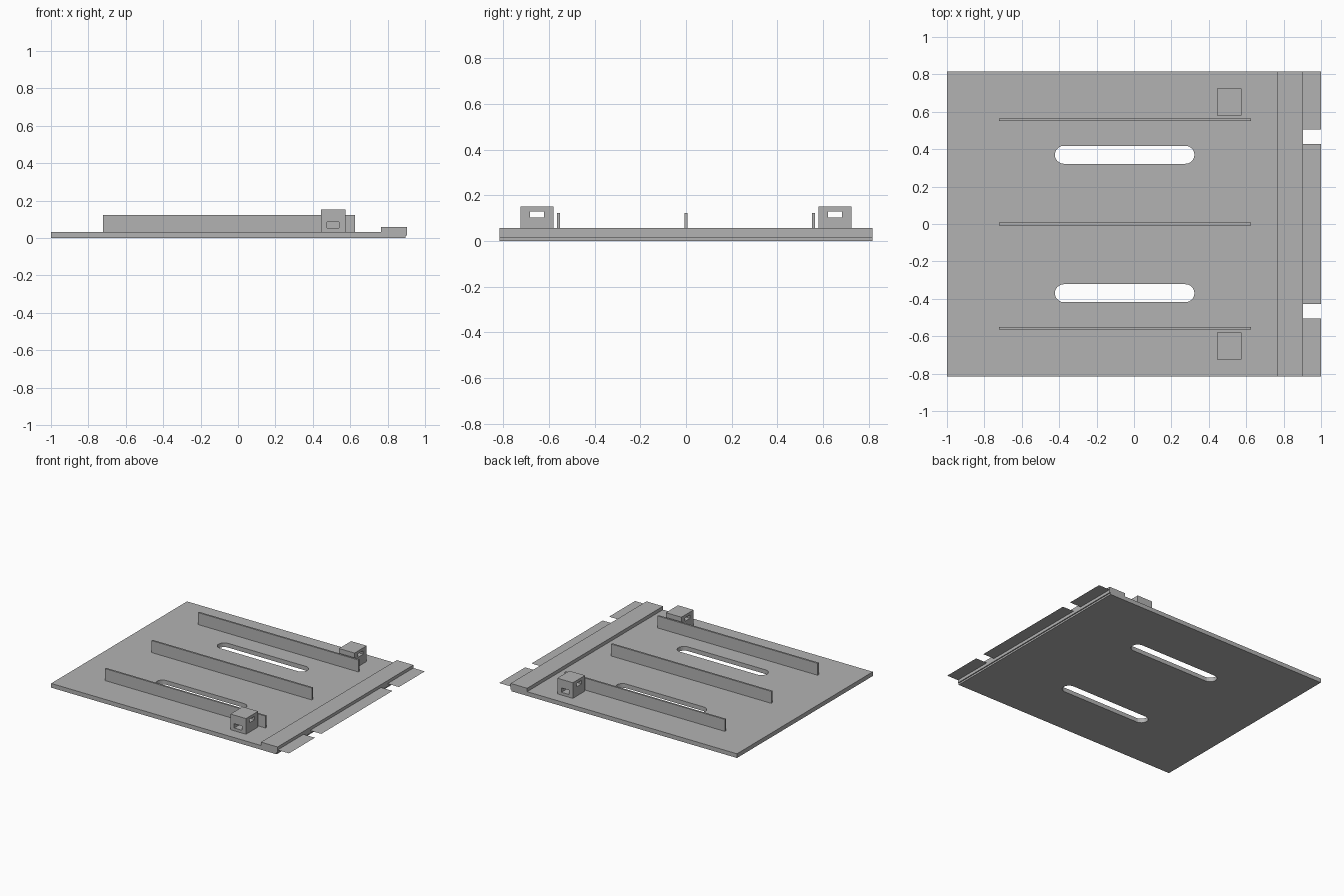
import bpy, bmesh, math
from mathutils import Vector

cube = bpy.data.objects.get("Cube")
if cube:
    bpy.data.objects.remove(cube, do_unlink=True)

grey = bpy.data.materials.new("plain_grey")
grey.use_nodes = True
grey.diffuse_color = (0.45, 0.45, 0.45, 1)
grey.node_tree.nodes["Principled BSDF"].inputs["Base Color"].default_value = grey.diffuse_color

HALF = 0.816      # half depth of the base
TOP = 0.032       # top of the base plate


def prism(name, points, offset=None):
    """Polygon through 3D points, swept along offset (a bare sheet if none)."""
    bm = bmesh.new()
    face = bm.faces.new([bm.verts.new(p) for p in points])
    if offset:
        swept = bmesh.ops.extrude_face_region(bm, geom=[face], use_keep_orig=True)
        verts = [v for v in swept["geom"] if isinstance(v, bmesh.types.BMVert)]
        bmesh.ops.translate(bm, verts=verts, vec=Vector(offset))
        bmesh.ops.recalc_face_normals(bm, faces=bm.faces)
    mesh = bpy.data.meshes.new(name)
    bm.to_mesh(mesh)
    bm.free()
    mesh.materials.append(grey)
    obj = bpy.data.objects.new(name, mesh)
    bpy.context.collection.objects.link(obj)
    return obj


def box(name, x, y, z):
    corners = [(x[0], y[0], z[0]), (x[1], y[0], z[0]), (x[1], y[1], z[0]), (x[0], y[1], z[0])]
    return prism(name, corners, (0, 0, z[1] - z[0]))


def cut(obj, cutters):
    """Subtract the cutters, bake the result and discard them."""
    for c in cutters:
        c.hide_render = True
        mod = obj.modifiers.new("cut", 'BOOLEAN')
        mod.operation = 'DIFFERENCE'
        mod.solver = 'EXACT'
        mod.object = c
    deps = bpy.context.evaluated_depsgraph_get()
    baked = bpy.data.meshes.new_from_object(obj.evaluated_get(deps))
    obj.modifiers.clear()
    obj.data = baked
    for c in cutters:
        bpy.data.objects.remove(c, do_unlink=True)


def slot_cutter(y, x0=-0.423, x1=0.323, r=0.048, steps=12):
    points = []
    for cx, start in ((x1 - r, -math.pi / 2), (x0 + r, math.pi / 2)):
        for i in range(steps + 1):
            a = start + math.pi * i / steps
            points.append((cx + r * math.cos(a), y + r * math.sin(a), -0.1))
    return prism("slot_cutter", points, (0, 0, 0.3))


# Base plate with the raised ridge along one end, cut by two long slots
profile = [(-1, 0), (0.896, 0), (0.896, 0.013), (0.904, 0.013),
           (0.904, 0.058), (0.765, 0.058), (0.765, TOP), (-1, TOP)]
base = prism("base_plate", [(x, -HALF, z) for x, z in profile], (0, 2 * HALF, 0))
cut(base, [slot_cutter(0.37), slot_cutter(-0.37)])

# Paper-thin tabs beyond the ridge, separated by two notches
for name, y0, y1 in (("front_tab", -HALF, -0.504), ("middle_tab", -0.428, 0.428),
                     ("back_tab", 0.504, HALF)):
    prism(name, [(0.904, y0, 0.035), (1, y0, 0.035), (1, y1, 0.035), (0.904, y1, 0.035)])

# Three upright ribs
for name, y in (("front_rib", -0.558), ("middle_rib", 0), ("back_rib", 0.558)):
    box(name, (-0.722, 0.626), (y - 0.007, y + 0.007), (TOP, 0.123))

# Mounting blocks, each with two crossing holes at different heights
for name, side in (("front_block", -1), ("back_block", 1)):
    y = 0.652 * side
    block = box(name, (0.444, 0.575), (y - 0.073, y + 0.073), (TOP, 0.151))
    cut(block, [box("cutter_x", (0.3, 0.7), (y - 0.031, y + 0.031), (0.103, 0.129)),
                box("cutter_y", (0.476, 0.54), (y - 0.2, y + 0.2), (0.053, 0.086))])
